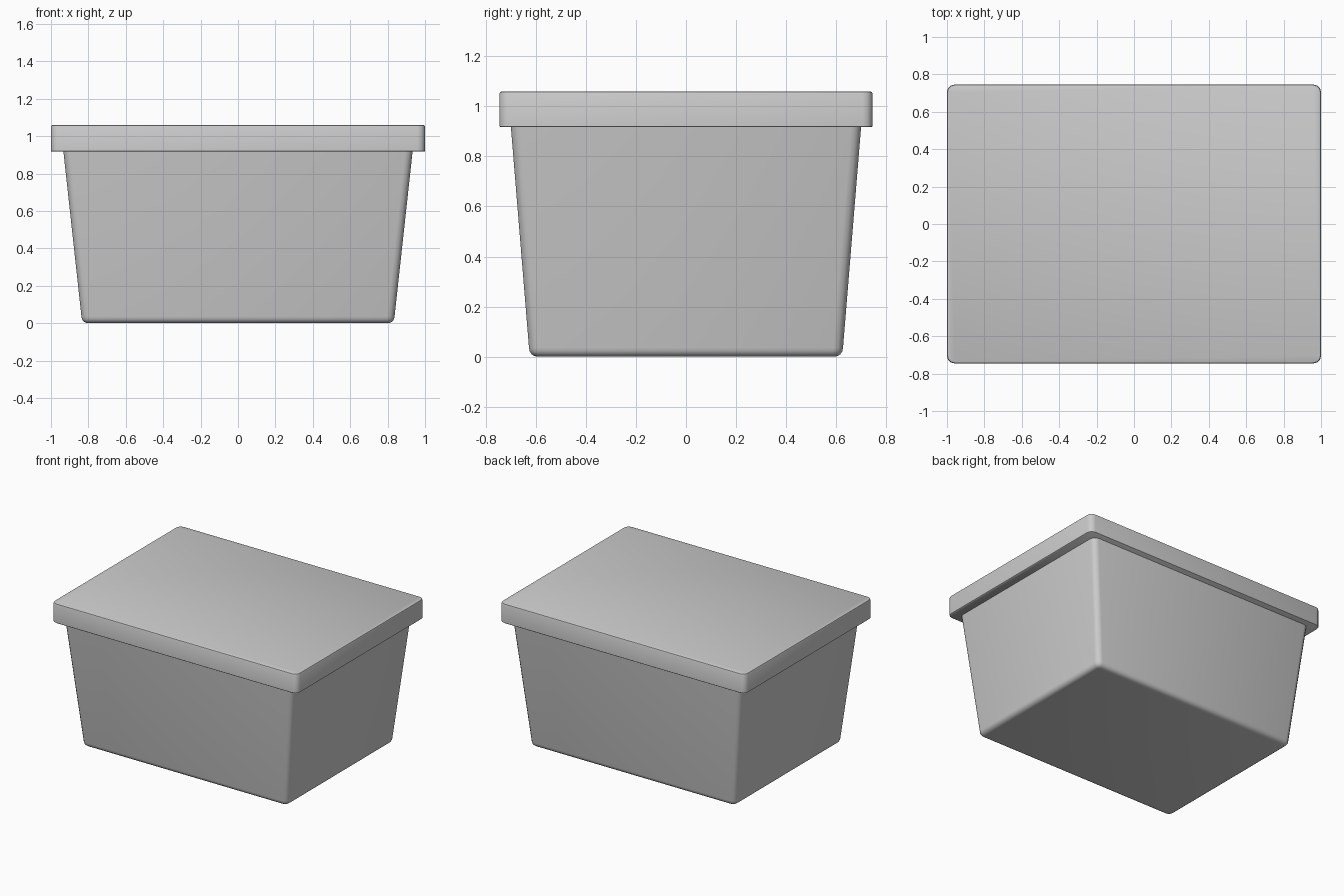
import bpy, bmesh
from math import sin, cos, pi

if "Cube" in bpy.data.objects:
    bpy.data.objects.remove(bpy.data.objects["Cube"])


def ring(bm, hx, hy, z, r, segs=3):
    """Rounded rectangle of vertices at height z."""
    verts = []
    for i, (sx, sy) in enumerate([(1, 1), (-1, 1), (-1, -1), (1, -1)]):
        for k in range(segs + 1):
            a = (i + k / segs) * pi / 2
            verts.append(bm.verts.new((sx * (hx - r) + r * cos(a),
                                       sy * (hy - r) + r * sin(a), z)))
    return verts


def loft(name, levels):
    """Closed solid through rounded rectangles (half x, half y, z, radius)."""
    bm = bmesh.new()
    rings = [ring(bm, *level) for level in levels]
    for low, high in zip(rings, rings[1:]):
        n = len(low)
        for i in range(n):
            j = (i + 1) % n
            bm.faces.new((low[i], low[j], high[j], high[i]))
    bm.faces.new(rings[0][::-1])
    bm.faces.new(rings[-1])
    mesh = bpy.data.meshes.new(name)
    bm.to_mesh(mesh)
    bm.free()
    obj = bpy.data.objects.new(name, mesh)
    bpy.context.collection.objects.link(obj)
    bpy.ops.object.select_all(action='DESELECT')
    obj.select_set(True)
    bpy.context.view_layer.objects.active = obj
    bpy.ops.object.shade_smooth_by_angle(angle=0.7)
    return obj


# Tapered tub: quarter-round bottom edge, then straight walls up into the lid
R = 0.035
tub = [(0.837 - R * (1 - sin(a)), 0.627 - R * (1 - sin(a)), R * (1 - cos(a)),
        0.04 - 0.03 * (1 - sin(a))) for a in (k * pi / 8 for k in range(5))]
tub.append((0.937, 0.702, 0.95, 0.04))
loft("tub", tub)

# Overhanging lid with a softened top edge
loft("lid", [
    (0.997, 0.742, 0.917, 0.04),
    (1.0, 0.745, 0.92, 0.04),
    (1.0, 0.745, 1.05, 0.04),
    (0.997, 0.742, 1.057, 0.037),
    (0.99, 0.735, 1.06, 0.03),
])
